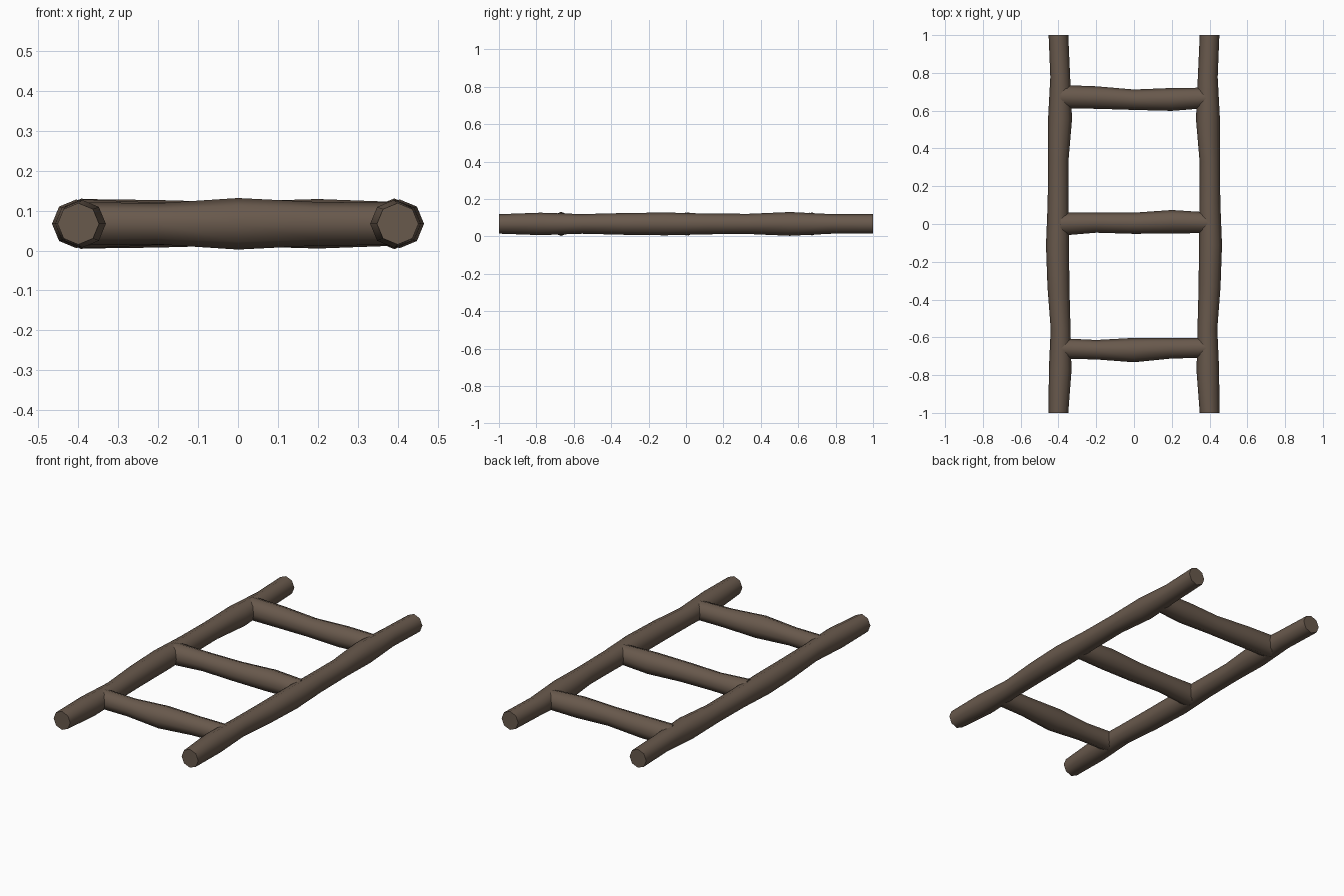
import bpy, bmesh, math
from mathutils import Vector

if "Cube" in bpy.data.objects:
    bpy.data.objects.remove(bpy.data.objects["Cube"])

Z = 0.067      # height of all the centre lines
SIDES = 8

wood = bpy.data.materials.new("dark_brown_wood")
wood.diffuse_color = (0.14, 0.10, 0.073, 1)
wood.use_nodes = True
wood.node_tree.nodes["Principled BSDF"].inputs["Base Color"].default_value = wood.diffuse_color


def log(name, rings, axis):
    """Eight-sided log lofted through (along, low edge, high edge) rings."""
    bm = bmesh.new()
    loops = []
    for along, lo, hi in rings:
        c, r = (lo + hi) / 2, (hi - lo) / 2
        loop = []
        for i in range(SIDES):
            a = math.tau * i / SIDES
            across, z = c + r * math.cos(a), Z + r * math.sin(a)
            co = (along, across, z) if axis == "x" else (across, along, z)
            loop.append(bm.verts.new(Vector(co)))
        loops.append(loop)
    for a, b in zip(loops, loops[1:]):
        for i in range(SIDES):
            j = (i + 1) % SIDES
            bm.faces.new((a[i], a[j], b[j], b[i]))
    bm.faces.new(loops[0])
    bm.faces.new(loops[-1])
    bmesh.ops.recalc_face_normals(bm, faces=bm.faces)
    me = bpy.data.meshes.new(name)
    bm.to_mesh(me)
    bm.free()
    me.materials.append(wood)
    ob = bpy.data.objects.new(name, me)
    bpy.context.collection.objects.link(ob)
    # smooth around the log, crisp at the sawn ends
    bpy.ops.object.select_all(action="DESELECT")
    ob.select_set(True)
    bpy.context.view_layer.objects.active = ob
    bpy.ops.object.shade_smooth_by_angle(angle=math.radians(60))
    return ob


# side rails: inner and outer edge at ten even stations, mirrored
inner = [0.348, 0.331, 0.336, 0.342, 0.344, 0.346, 0.347, 0.328, 0.338, 0.348]
outer = [0.452, 0.451, 0.441, 0.458, 0.466, 0.457, 0.455, 0.455, 0.443, 0.452]
for side, s in (("left_rail", -1), ("right_rail", 1)):
    rings = []
    for k in range(10):
        e = sorted((s * inner[k], s * outer[k]))
        rings.append((-1 + 2 * k / 9, e[0], e[1]))
    log(side, rings, "y")

# rungs: front and back edge at five stations, ends buried in the rails
stations = (-0.39, -0.2, 0.0, 0.2, 0.39)
rungs = {
    "front_rung": ((-0.713, -0.605), (-0.717, -0.614), (-0.732, -0.603),
                   (-0.712, -0.603), (-0.708, -0.602)),
    "middle_rung": ((-0.062, 0.061), (-0.046, 0.060), (-0.052, 0.060),
                    (-0.050, 0.074), (-0.048, 0.062)),
    "back_rung": ((0.612, 0.736), (0.610, 0.729), (0.604, 0.712),
                  (0.599, 0.720), (0.614, 0.722)),
}
for name, edges in rungs.items():
    log(name, [(x, lo, hi) for x, (lo, hi) in zip(stations, edges)], "x")
